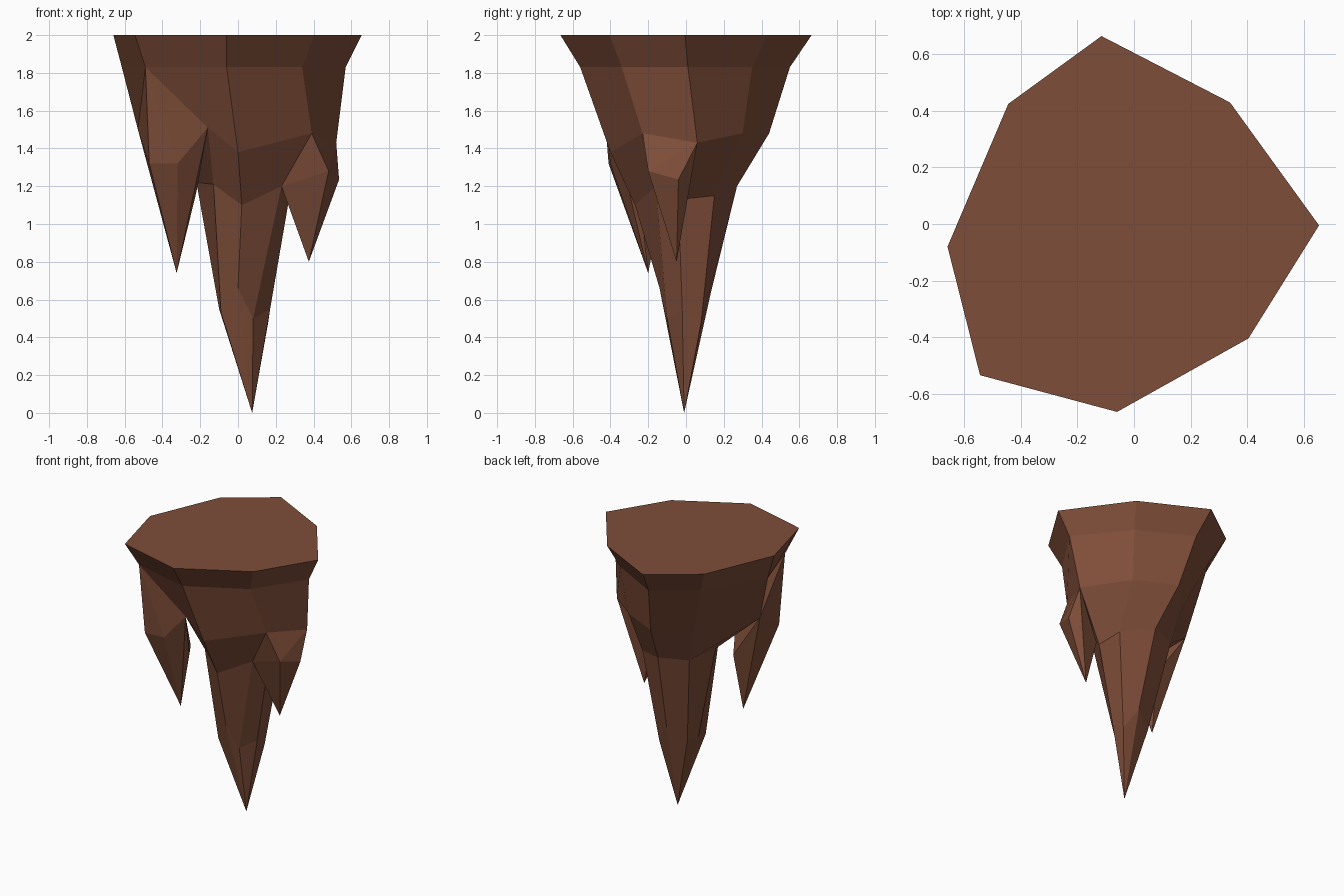
import bpy
import bmesh

default_cube = bpy.data.objects.get("Cube")
if default_cube:
    bpy.data.objects.remove(default_cube, do_unlink=True)


def make_material(name, colour):
    material = bpy.data.materials.new(name)
    material.use_nodes = True
    material.diffuse_color = colour
    shader = material.node_tree.nodes["Principled BSDF"]
    shader.inputs["Base Color"].default_value = colour
    shader.inputs["Roughness"].default_value = 0.9
    return material


brown_rock = make_material("brown rock", (0.21, 0.075, 0.04, 1))


def finish_object(name, mesh_builder):
    """Turn a bmesh into a flat shaded rock object."""
    bmesh.ops.recalc_face_normals(mesh_builder, faces=mesh_builder.faces[:])
    mesh = bpy.data.meshes.new(name)
    mesh_builder.to_mesh(mesh)
    mesh_builder.free()
    mesh.materials.append(brown_rock)
    rock = bpy.data.objects.new(name, mesh)
    bpy.context.collection.objects.link(rock)
    return rock


def loft_to_tip(name, rings, tip):
    """Skin a stack of equal rings, cap the first and close the last at a tip."""
    builder = bmesh.new()
    loops = [[builder.verts.new(point) for point in ring] for ring in rings]
    tip_vertex = builder.verts.new(tip)
    builder.faces.new(loops[0])
    count = len(loops[0])
    for upper, lower in zip(loops, loops[1:]):
        for i in range(count):
            j = (i + 1) % count
            builder.faces.new((upper[i], upper[j], lower[j], lower[i]))
    last = loops[-1]
    for i in range(count):
        builder.faces.new((last[i], last[(i + 1) % count], tip_vertex))
    return finish_object(name, builder)


def hull_rock(name, corners):
    """Wrap a faceted chunk of rock around its corner points."""
    builder = bmesh.new()
    for corner in corners:
        builder.verts.new(corner)
    result = bmesh.ops.convex_hull(builder, input=builder.verts[:])
    unused = [item for item in result["geom_interior"]
              if isinstance(item, bmesh.types.BMVert)]
    bmesh.ops.delete(builder, geom=unused, context="VERTS")
    bmesh.ops.dissolve_limit(builder, angle_limit=0.03,
                             verts=builder.verts[:], edges=builder.edges[:])
    return finish_object(name, builder)


# Each ring runs from the +x corner through the front and round the back
rim_outline = [(.655, -.005), (.405, -.405), (-.06, -.665), (-.545, -.535),
               (-.66, -.08), (-.445, .425), (-.115, .665), (.34, .43)]
rim = [(x, y, 2) for x, y in rim_outline]

collar_outline = [(.57, .01), (.34, -.34), (-.06, -.56), (-.49, -.45),
                  (-.615, -.07), (-.36, .35), (-.08, .55), (.29, .35)]
collar = [(x, y, 1.83) for x, y in collar_outline]

waist = [(.52, .06, 1.43), (.39, -.23, 1.48), (0, -.4, 1.38),
         (-.16, -.38, 1.51), (-.53, -.1, 1.5), (-.22, .22, 1.45),
         (-.02, .44, 1.48), (.26, .3, 1.48)]

neck = [(.27, -.04, 1.13), (.23, -.16, 1.2), (.02, -.27, 1.1),
        (-.13, -.2, 1.21), (-.22, -.03, 1.22), (-.16, .19, 1.2),
        (.04, .27, 1.2), (.25, .15, 1.15)]

shank = [(.17, -.02, .55), (.08, -.1, .5), (0, -.14, .66),
         (-.09, -.1, .53), (-.1, 0, .55), (-.06, .07, .54),
         (.067, .13, .63), (.16, .08, .48)]

# Large central spike with its flat top
loft_to_tip("main_spike", [rim, collar, waist, neck, shank], (.075, -.01, 0))

# Small hanging spike on the -x side of the front
hull_rock("right_small_spike", [
    collar[3], waist[3], waist[4],
    (-.47, -.41, 1.32), (-.32, -.4, 1.32), (-.42, -.17, 1.28),
    (-.22, -.25, 1.17), (-.3, -.12, 1.16), (-.325, -.2, .74)])

# Small hanging spike on the +x side
hull_rock("left_small_spike", [
    waist[0], waist[1], neck[1],
    (.48, -.2, 1.28), (.535, -.04, 1.235), (.3, -.16, 1.19),
    (.3, -.03, 1.13), (.375, -.05, .8)])
